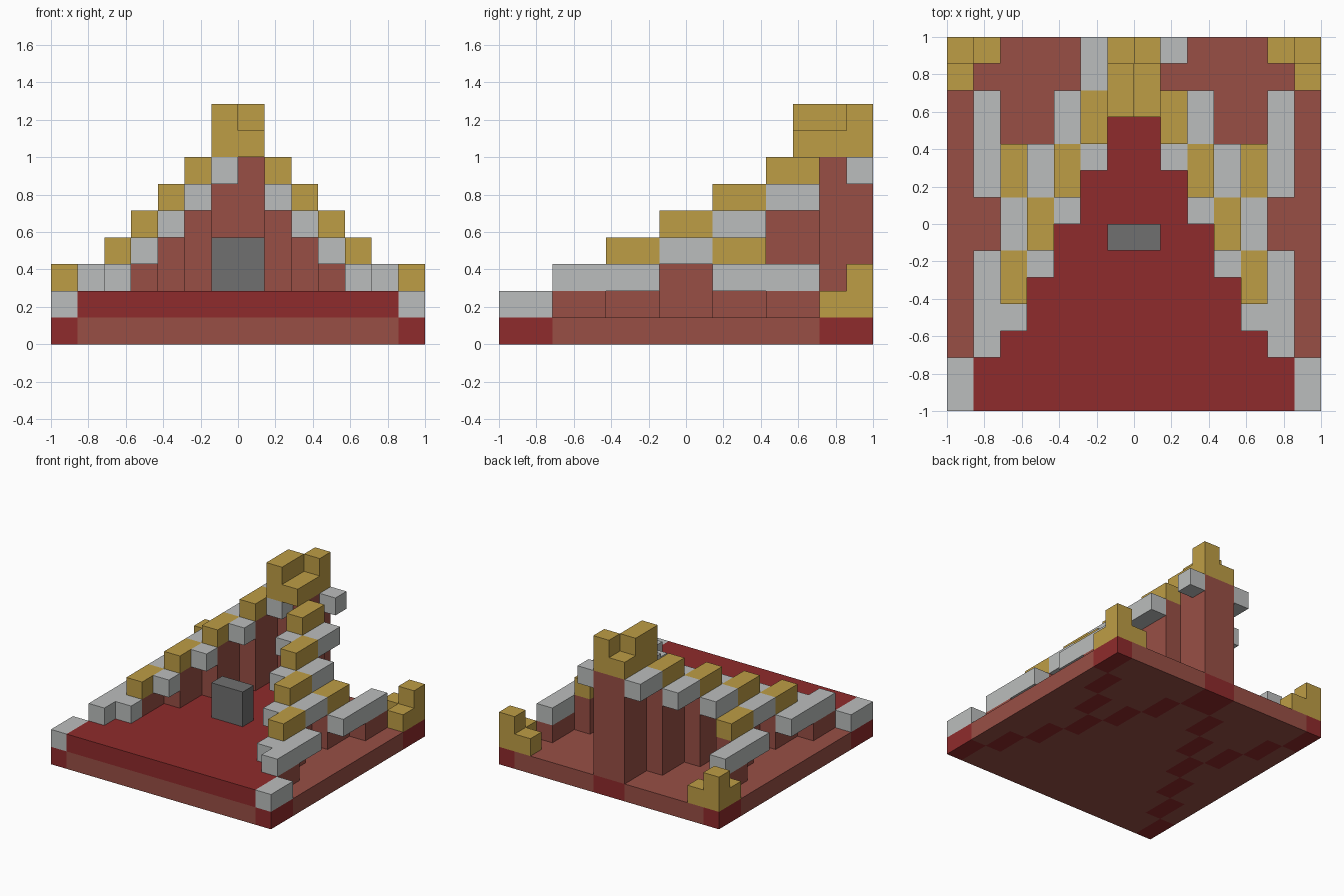
import bpy
import bmesh

cube = bpy.data.objects.get("Cube")
if cube:
    bpy.data.objects.remove(cube, do_unlink=True)

U = 1 / 7  # one block


def make_material(name, rgb):
    mat = bpy.data.materials.new(name)
    mat.use_nodes = True
    colour = (*rgb, 1)
    mat.diffuse_color = colour
    mat.node_tree.nodes["Principled BSDF"].inputs["Base Color"].default_value = colour
    return mat


BRICK = make_material("brick_red", (0.315, 0.078, 0.06))
DARK = make_material("deep_red", (0.275, 0.024, 0.025))
GOLD = make_material("gold", (0.515, 0.337, 0.06))
PALE = make_material("pale_grey", (0.5, 0.515, 0.51))
STONE = make_material("stone_grey", (0.162, 0.162, 0.162))


def add_object(name, bm, *mats):
    mesh = bpy.data.meshes.new(name)
    bm.to_mesh(mesh)
    bm.free()
    for mat in mats:
        mesh.materials.append(mat)
    obj = bpy.data.objects.new(name, mesh)
    bpy.context.collection.objects.link(obj)
    return obj


def box(name, mat, xs, ys, zs):
    """Block between pairs of limits, counted in block units."""
    bm = bmesh.new()
    bmesh.ops.create_cube(bm, size=1)
    for v in bm.verts:
        v.co = [U * (sum(lim) / 2 + c * abs(lim[1] - lim[0]))
                for c, lim in zip(v.co, (xs, ys, zs))]
    return add_object(name, bm, mat)


def pair(name, mat, xs, ys, zs):
    box("left_" + name, mat, xs, ys, zs)
    box("right_" + name, mat, (-xs[1], -xs[0]), ys, zs)


# Base slab, deep red wherever a wall stands on it
bm = bmesh.new()
bmesh.ops.create_grid(bm, x_segments=14, y_segments=14, size=1)
top = bmesh.ops.extrude_face_region(bm, geom=bm.faces[:])["geom"]
bmesh.ops.translate(bm, vec=(0, 0, U),
                    verts=[g for g in top if isinstance(g, bmesh.types.BMVert)])
bmesh.ops.recalc_face_normals(bm, faces=bm.faces[:])
for face in bm.faces:
    spot = (face.calc_center_median() - face.normal * 0.03) / U
    column, row = int(abs(spot.x)), int((spot.y + 7) // 2)
    if column == 6 - row or (row >= 4 and column == row):
        face.material_index = 1
add_object("base", bm, BRICK, DARK)

# Stepped floor narrowing to the back
for row in range(6):
    box(f"floor_{row}", DARK, (row - 6, 6 - row), (2 * row - 7, 2 * row - 5), (1, 2))

# Stepped side walls with gold caps and pale eaves
for k in range(1, 5):
    y, z, xs = 5 - 2 * k, 7 - k, (k, k + 1)
    pair(f"wall_{k}", BRICK, xs, (y, y + 2), (1, z))
    pair(f"cap_{k}", GOLD, xs, (y, y + 2), (z, z + 1))
    pair(f"inner_trim_{k}", PALE, xs, (y - 1, y), (z - 1, z))
    if k > 1:
        pair(f"eave_{k}", PALE, xs, (y + 2, y + 4), (z, z + 1))

# Low front ends of the walls
pair("front_wall", BRICK, (5, 6), (-5, -3), (1, 2))
pair("front_eave", PALE, (5, 6), (-5, -1), (2, 3))
pair("front_corner", PALE, (6, 7), (-7, -5), (1, 2))

# Rear wings
pair("wing_wall", BRICK, (4, 5), (1, 3), (1, 3))
pair("wing_cap", GOLD, (4, 5), (1, 3), (3, 4))
pair("wing_low_wall", BRICK, (5, 6), (3, 5), (1, 2))
pair("wing_eave", PALE, (5, 6), (1, 5), (2, 3))

# Gold rear corners
pair("corner_post", GOLD, (6, 7), (6, 7), (1, 3))
pair("corner_side", GOLD, (6, 7), (5, 6), (1, 2))
pair("corner_back", GOLD, (5, 6), (6, 7), (1, 2))

# Rear tower with its uneven crown
box("tower", BRICK, (-1, 1), (5, 7), (1, 7))
box("tower_left_eave", PALE, (1, 2), (6, 7), (6, 7))
box("tower_right_eave", PALE, (-2, -1), (5, 7), (6, 7))
box("tower_front_trim", PALE, (-1, 0), (4, 5), (6, 7))
box("crown_base", GOLD, (-1, 1), (4, 7), (7, 8))
box("crown_bar", GOLD, (-1, 0), (4, 6), (8, 9))
box("crown_post", GOLD, (0, 1), (6, 7), (8, 9))

# Stone block on the floor
box("stone_block", STONE, (-1, 1), (-1, 0), (2, 4))
